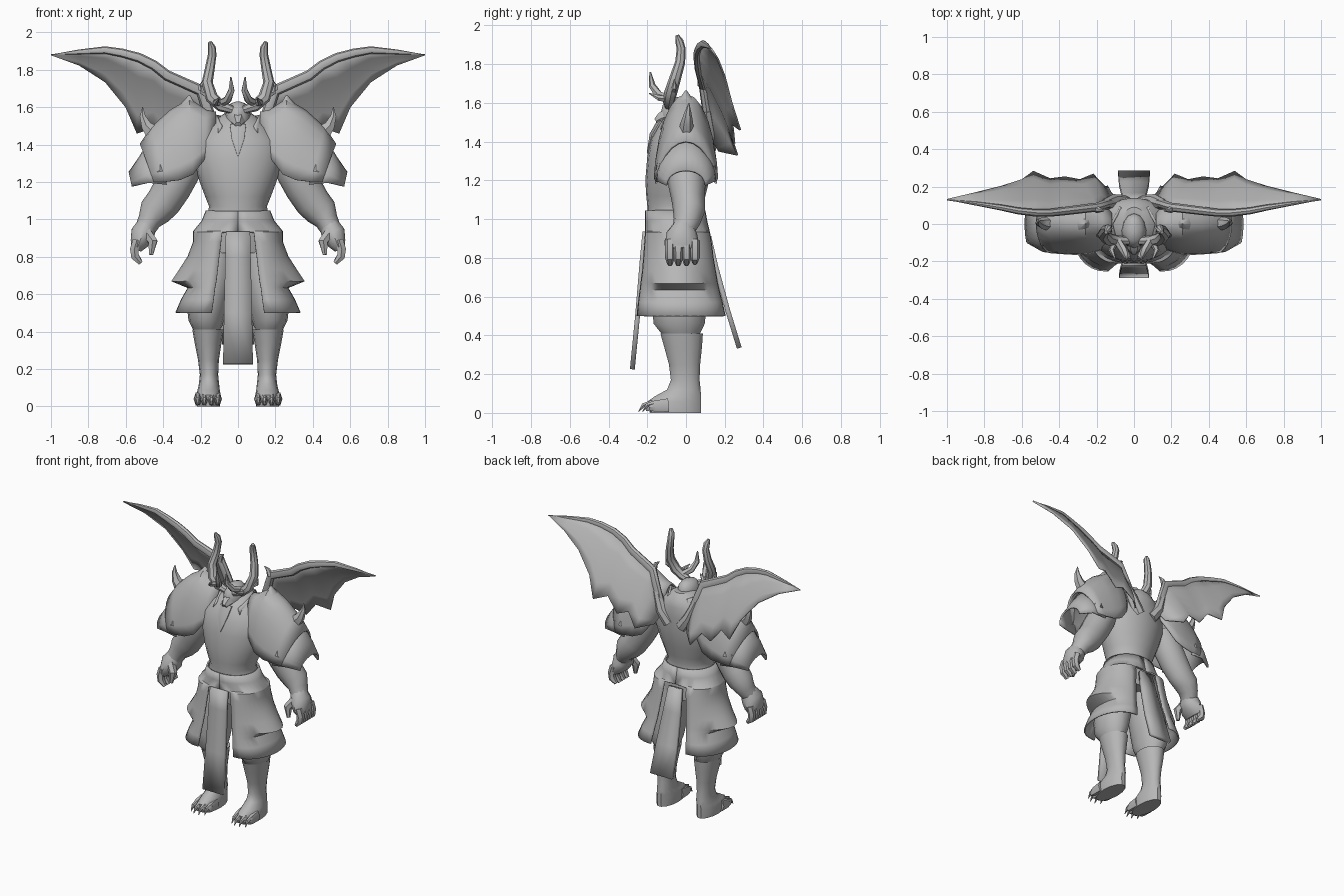
import bpy, bmesh, math
from mathutils import Vector

grey = bpy.data.materials.new("stone grey")
grey.diffuse_color = (0.47, 0.47, 0.47, 1)


def surface(name, rows, closed=True, mirror=False, thick=0, angle=40):
    """Skin a list of equal-length point rows; closed rows get end caps."""
    bm = bmesh.new()
    grid = [[bm.verts.new(p) for p in row] for row in rows]
    n = len(grid[0])
    for a, b in zip(grid, grid[1:]):
        for j in range(n if closed else n - 1):
            k = (j + 1) % n
            bm.faces.new((a[j], a[k], b[k], b[j]))
    if closed:
        bm.faces.new(grid[0])
        bm.faces.new(grid[-1])
    bmesh.ops.remove_doubles(bm, verts=bm.verts, dist=0.0005)
    bmesh.ops.recalc_face_normals(bm, faces=bm.faces)
    me = bpy.data.meshes.new(name)
    bm.to_mesh(me)
    bm.free()
    me.materials.append(grey)
    me.polygons.foreach_set("use_smooth", [True] * len(me.polygons))
    me.set_sharp_from_angle(angle=math.radians(angle))
    ob = bpy.data.objects.new(name, me)
    bpy.context.collection.objects.link(ob)
    if thick:
        m = ob.modifiers.new("thickness", 'SOLIDIFY')
        m.thickness, m.offset = thick, 0
    if mirror:
        ob.modifiers.new("mirror", 'MIRROR').use_mirror_merge = False
    return ob


def stack(name, rings, n=16, mirror=False):
    """Horizontal ellipses: (z, centre x, half width, front y, back y)."""
    rows = []
    for z, cx, hw, yf, yb in rings:
        ang = [2 * math.pi * i / n for i in range(n)]
        rows.append([(cx + hw * math.cos(a), (yf + yb) / 2 + (yb - yf) / 2 * math.sin(a), z) for a in ang])
    return surface(name, rows, mirror=mirror)


def tube(name, path, n=8, mirror=True):
    """Tube through (x, y, z, radius[, second radius])."""
    pts = [Vector(p[:3]) for p in path]
    whole = (pts[-1] - pts[0]).normalized()
    ref = Vector((1, 0, 0)) if abs(whole.y) > 0.75 else Vector((0, 1, 0))
    rows = []
    for i, p in enumerate(path):
        t = (pts[min(i + 1, len(pts) - 1)] - pts[max(i - 1, 0)]).normalized()
        u = (ref - t * ref.dot(t)).normalized()
        v = t.cross(u)
        rows.append([pts[i] + u * p[3] * math.cos(a) + v * p[-1] * math.sin(a)
                     for a in (2 * math.pi * k / n for k in range(n))])
    return surface(name, rows, mirror=mirror)


def strip(name, sections, thick):
    """Hanging cloth strip: (half width, y, z)."""
    return surface(name, [[(-w, y, z), (0, y, z), (w, y, z)] for w, y, z in sections],
                   closed=False, thick=thick)


# Torso and waist
stack("torso", [(0.82, 0, 0.20, -0.17, 0.10), (0.92, 0, 0.215, -0.19, 0.105), (0.98, 0, 0.18, -0.195, 0.095),
                (1.04, 0, 0.16, -0.20, 0.09), (1.07, 0, 0.155, -0.20, 0.09), (1.12, 0, 0.175, -0.205, 0.10),
                (1.20, 0, 0.205, -0.21, 0.12), (1.32, 0, 0.24, -0.20, 0.14), (1.42, 0, 0.23, -0.18, 0.14),
                (1.49, 0, 0.17, -0.14, 0.14), (1.54, 0, 0.11, -0.10, 0.125), (1.575, 0, 0.06, -0.05, 0.09)], 20)

# Head, muzzle and pointed beard
stack("head", [(1.44, 0, 0.045, -0.10, 0.04), (1.50, 0, 0.065, -0.13, 0.05), (1.55, 0, 0.068, -0.13, 0.06),
               (1.59, 0, 0.06, -0.12, 0.055), (1.62, 0, 0.04, -0.09, 0.03), (1.63, 0, 0.01, -0.05, 0)], 12)
tube("muzzle", [(0, -0.07, 1.54, 0.05), (0, -0.13, 1.52, 0.035), (0, -0.155, 1.505, 0.018)], 6, False)
tube("beard", [(0, -0.12, 1.50, 0.03, 0.05), (0, -0.165, 1.43, 0.025, 0.04), (0, -0.20, 1.34, 0.003)], 6, False)
surface("collar", [[(0.10, -0.13, 1.46), (0.13, 0, 1.47), (0.10, 0.10, 1.47)],
                   [(0.09, -0.12, 1.50), (0.12, 0, 1.56), (0.07, 0.09, 1.55)]], False, True, 0.015)

# Antlers with prongs
tube("antler", [(0.03, -0.09, 1.585, 0.022), (0.09, -0.09, 1.605, 0.03), (0.14, -0.08, 1.65, 0.034),
                (0.165, -0.055, 1.73, 0.03), (0.15, -0.03, 1.81, 0.026), (0.138, -0.025, 1.88, 0.023),
                (0.14, -0.035, 1.92, 0.021), (0.15, -0.045, 1.948, 0.010)])
tube("antler_inner_prong", [(0.09, -0.09, 1.62, 0.022), (0.055, -0.14, 1.64, 0.022),
                            (0.035, -0.175, 1.69, 0.018), (0.038, -0.185, 1.76, 0.004)], 6)
tube("antler_outer_prong", [(0.10, -0.09, 1.62, 0.02), (0.12, -0.14, 1.625, 0.016), (0.10, -0.19, 1.65, 0.003)], 6)
tube("antler_side_prong", [(0.15, -0.07, 1.66, 0.02), (0.19, -0.06, 1.68, 0.015), (0.20, -0.06, 1.72, 0.003)], 6)


def pad(name, arches, power=1.0):
    """Arched shell: (top x, top z, rim x, rim z, half depth)."""
    ang = [math.pi * i / 12 for i in range(13)]
    rows = []
    for tx, tz, rx, rz, d in arches:
        s = [max(math.sin(a), 0) ** power for a in ang]
        rows.append([(rx + (tx - rx) * f, -d * math.cos(a), rz + (tz - rz) * f) for a, f in zip(ang, s)])
    surface(name, rows, False, True, 0.012)


# Shoulder armour: pointed dome and flared lower plate
pad("shoulder_pad", [(0.12, 1.57, 0.12, 1.45, 0.07), (0.17, 1.58, 0.18, 1.32, 0.135), (0.26, 1.64, 0.24, 1.24, 0.155),
                     (0.36, 1.58, 0.31, 1.21, 0.16), (0.46, 1.49, 0.39, 1.20, 0.155), (0.52, 1.40, 0.45, 1.20, 0.15)], 1.2)
pad("lower_shoulder_plate", [(0.46, 1.44, 0.38, 1.185, 0.155), (0.525, 1.33, 0.48, 1.195, 0.145),
                             (0.58, 1.25, 0.565, 1.175, 0.10)], 0.9)
tube("shoulder_peak", [(0.27, 0, 1.56, 0.08, 0.07), (0.265, 0, 1.615, 0.04), (0.26, 0, 1.665, 0.003)], 8)
tube("shoulder_spike", [(0.44, 0, 1.45, 0.04, 0.055), (0.49, 0.005, 1.50, 0.032), (0.51, 0.01, 1.55, 0.018),
                        (0.51, 0.015, 1.60, 0.002)], 6)

# Arms and hands
tube("arm", [(0.25, 0, 1.38, 0.09), (0.30, 0, 1.26, 0.10), (0.35, 0.005, 1.17, 0.095, 0.10), (0.40, 0.012, 1.09, 0.085, 0.095),
             (0.445, 0.015, 1.04, 0.082, 0.088), (0.475, 0.005, 0.99, 0.07, 0.062), (0.495, -0.01, 0.95, 0.06, 0.056)], 12)
tube("palm", [(0.485, -0.005, 0.98, 0.05, 0.05), (0.508, -0.02, 0.925, 0.08, 0.068),
              (0.53, -0.02, 0.87, 0.088, 0.05), (0.545, -0.02, 0.84, 0.08, 0.03)], 10)
for i in range(4):
    y = -0.083 + 0.043 * i
    tube("finger", [(0.54, y, 0.89, 0.026), (0.555, y, 0.84, 0.026), (0.55, y, 0.80, 0.025),
                    (0.52, y, 0.765 + 0.008 * (i == 3), 0.013)], 6)
tube("thumb", [(0.49, -0.06, 0.93, 0.03), (0.455, -0.085, 0.88, 0.028), (0.465, -0.092, 0.81, 0.012)], 6)

# Skirt: one folded cloth, split at front and back below the hips
# (z, slit x, half width, extra flare at the sides, front y, back y)
folds = [(1.045, 0, 0.168, 0, -0.207, 0.095), (0.99, 0, 0.19, 0, -0.207, 0.105), (0.935, 0, 0.235, 0, -0.207, 0.118),
         (0.93, 0.085, 0.235, 0, -0.207, 0.12), (0.88, 0.09, 0.235, 0, -0.21, 0.128), (0.80, 0.10, 0.24, 0.025, -0.216, 0.138),
         (0.73, 0.108, 0.25, 0.06, -0.222, 0.15), (0.67, 0.115, 0.262, 0.09, -0.23, 0.16),
         (0.635, 0.122, 0.265, 0, -0.234, 0.168), (0.57, 0.13, 0.30, 0, -0.243, 0.185), (0.50, 0.14, 0.33, 0, -0.25, 0.20)]
rows = []
for z, x0, hw, flare, yf, yb in folds:
    arc = [(math.cos(math.pi * i / 16), max(math.sin(math.pi * i / 16), 0)) for i in range(17)]
    rows.append([(x0 + (hw - x0) * s ** 0.85 + flare * s ** 3, (yf + yb) / 2 - (yb - yf) / 2 * c, z) for c, s in arc])
surface("skirt", rows, False, True, 0.01, 50)
strip("front_tabard", [(0.065, -0.212, 0.935), (0.068, -0.225, 0.80), (0.075, -0.25, 0.50), (0.08, -0.277, 0.225)], 0.025)
strip("back_tabard", [(0.05, 0.118, 0.91), (0.065, 0.155, 0.75), (0.08, 0.215, 0.53), (0.085, 0.275, 0.335)], 0.025)

# Legs, boots and clawed feet
stack("trouser_leg", [(0.90, 0.10, 0.10, -0.15, 0.08), (0.70, 0.135, 0.12, -0.17, 0.10), (0.55, 0.165, 0.11, -0.18, 0.11),
                      (0.46, 0.17, 0.095, -0.17, 0.10), (0.41, 0.165, 0.075, -0.13, 0.075), (0.37, 0.16, 0.06, -0.10, 0.06)], 14, True)
stack("boot", [(0.385, 0.16, 0.065, -0.10, 0.07), (0.41, 0.16, 0.084, -0.135, 0.09), (0.34, 0.16, 0.072, -0.115, 0.085),
               (0.25, 0.158, 0.056, -0.09, 0.075), (0.17, 0.155, 0.049, -0.08, 0.072), (0.12, 0.155, 0.054, -0.10, 0.078),
               (0.085, 0.157, 0.06, -0.165, 0.08), (0.06, 0.158, 0.066, -0.20, 0.08), (0.0, 0.158, 0.062, -0.19, 0.08)], 14, True)
for x, y in ((0.108, 0.02), (0.142, 0), (0.18, 0), (0.215, 0.02)):
    tube("toe", [(x, -0.11 + y, 0.04, 0.022, 0.04), (x, -0.18 + y, 0.035, 0.021, 0.033), (x, -0.21 + y, 0.028, 0.014, 0.02)], 6)
    tube("toe_claw", [(x, -0.18 + y, 0.05, 0.016), (x, -0.22 + y, 0.04, 0.012), (x, -0.245 + y, 0.006, 0.002)], 6)

# Wings: leading edge bone and membrane with scalloped trailing edge
lead = [(0.10, 0.12, 1.42), (0.16, 0.105, 1.58), (0.20, 0.09, 1.69), (0.38, 0.068, 1.77), (0.45, 0.06, 1.825),
        (0.53, 0.06, 1.865), (0.62, 0.07, 1.89), (0.71, 0.088, 1.905), (0.85, 0.11, 1.895), (1.0, 0.13, 1.88)]
trail = [(0.13, 0.17, 1.35), (0.22, 0.265, 1.33), (0.29, 0.235, 1.42), (0.37, 0.25, 1.39), (0.45, 0.24, 1.49),
         (0.54, 0.28, 1.46), (0.60, 0.235, 1.60), (0.71, 0.20, 1.735), (0.85, 0.165, 1.825), (1.0, 0.13, 1.88)]
rows = []
for a, b in zip(lead, trail):
    a, b = Vector(a), Vector(b)
    bulge = Vector((0, 0.08 * (b - a).length, 0))
    rows.append([a.lerp(b, s) + bulge * s * (1 - s) * 2 for s in (0, 0.25, 0.5, 0.75, 1)])
surface("wing_membrane", rows, False, True, 0.01, 60)
radii = [0.03, 0.03, 0.03, 0.028, 0.026, 0.025, 0.023, 0.02, 0.013, 0.001]
tube("wing_bone", [(*p, r * 0.8, r) for p, r in zip(lead, radii)], 8)
tube("wing_claw", [(0.20, 0.08, 1.69, 0.022), (0.185, 0.075, 1.73, 0.014), (0.16, 0.07, 1.75, 0.002)], 6)
tube("wing_root", [(0.05, 0.11, 1.36, 0.045), (0.11, 0.12, 1.44, 0.04), (0.16, 0.105, 1.56, 0.028)], 8)
